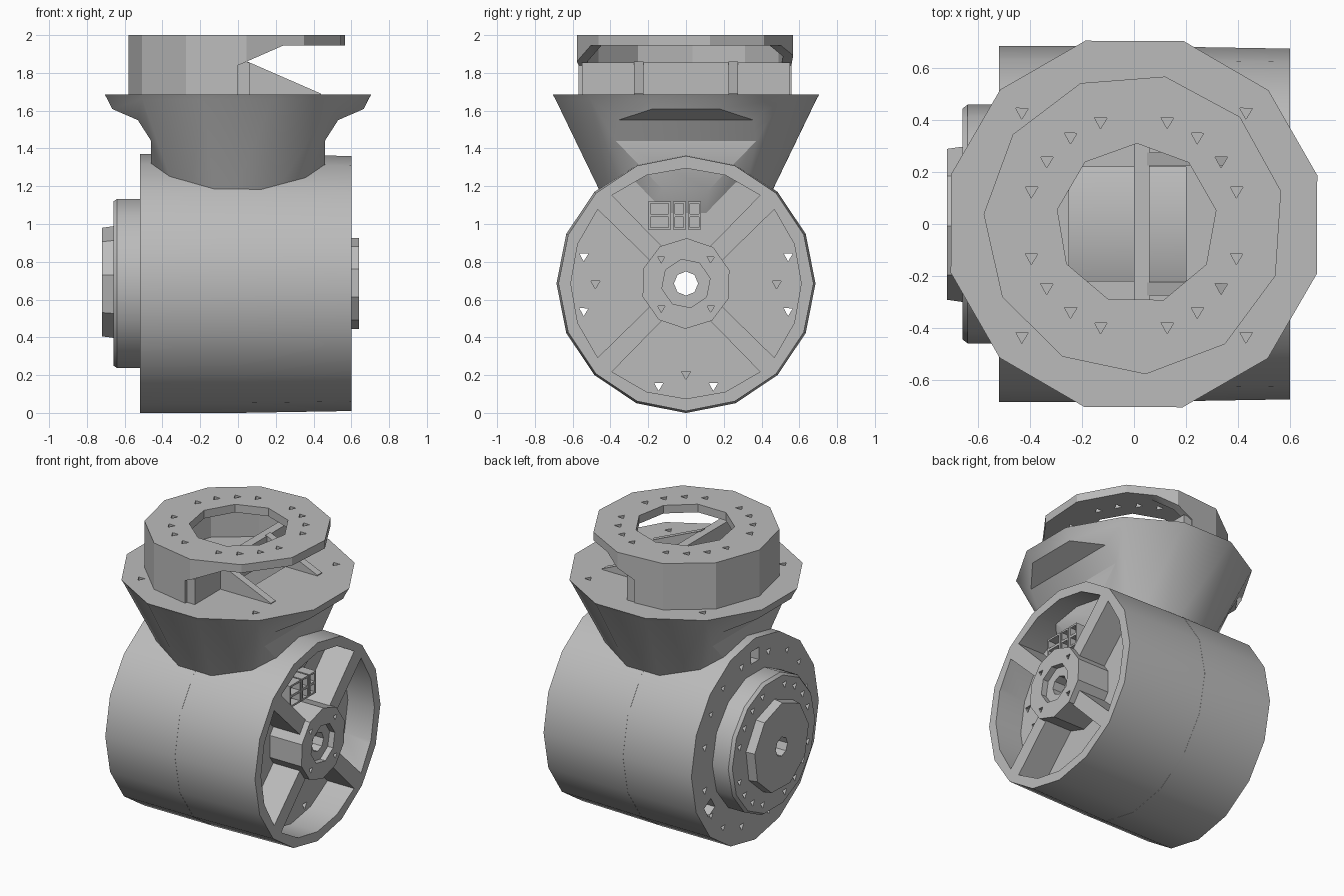
import bpy, bmesh
from math import sin, cos, tau, radians

if "Cube" in bpy.data.objects:
    bpy.data.objects.remove(bpy.data.objects["Cube"], do_unlink=True)

grey = bpy.data.materials.new("plain grey")
grey.use_nodes = True
grey.diffuse_color = (0.5, 0.5, 0.5, 1)
grey.node_tree.nodes["Principled BSDF"].inputs["Base Color"].default_value = (0.5, 0.5, 0.5, 1)

MID = 0.685   # height of the drum axis


def place(axis, u, v, w):
    return {"x": (w, u, v), "y": (u, w, v), "z": (u, v, w)}[axis]


def ngon(r, n, cu=0.0, cv=0.0, turn=0.0):
    return [(cu + r * cos(tau * i / n + turn), cv + r * sin(tau * i / n + turn)) for i in range(n)]


def part(name, *solids):
    """Each solid is (axis, [(position, outline), ...]) lofted and capped."""
    bm = bmesh.new()
    for axis, sections in solids:
        loops = [[bm.verts.new(place(axis, u, v, w)) for u, v in pts] for w, pts in sections]
        for a, b in zip(loops, loops[1:]):
            for i in range(len(a)):
                j = (i + 1) % len(a)
                bm.faces.new((a[i], a[j], b[j], b[i]))
        bm.faces.new(loops[0][::-1])
        bm.faces.new(loops[-1])
    bmesh.ops.recalc_face_normals(bm, faces=bm.faces)
    mesh = bpy.data.meshes.new(name)
    bm.to_mesh(mesh)
    bm.free()
    mesh.materials.append(grey)
    ob = bpy.data.objects.new(name, mesh)
    bpy.context.collection.objects.link(ob)
    return ob


def prism(axis, pts, lo, hi):
    return (axis, [(lo, pts), (hi, pts)])


def box(x0, x1, y0, y1, z0, z1):
    return prism("z", [(x0, y0), (x1, y0), (x1, y1), (x0, y1)], z0, z1)


def xcyl(r, n, lo, hi, turn=0.0):
    return prism("x", ngon(r, n, 0, MID, turn), lo, hi)


def boolean(ob, operation, *solids):
    cutter = part("cutter", *solids)
    cutter.hide_render = True
    mod = ob.modifiers.new("cut", "BOOLEAN")
    mod.operation, mod.object, mod.solver = operation, cutter, "EXACT"
    bpy.context.view_layer.update()
    result = bpy.data.meshes.new_from_object(ob.evaluated_get(bpy.context.evaluated_depsgraph_get()))
    ob.modifiers.clear()
    ob.data = result
    bpy.data.objects.remove(cutter, do_unlink=True)


def cut(ob, *solids):
    boolean(ob, "DIFFERENCE", *solids)


def drills(axis, r, degrees, lo, hi, cv=0.0, size=0.028):
    """Three-sided screw holes on a circle."""
    return [prism(axis, ngon(size, 3, r * cos(radians(d)), cv + r * sin(radians(d)), 0.5), lo, hi)
            for d in degrees]


screw_angles = [18 * i for i in range(20) if i % 5]
quarters = [0, 90, 180, 270]

# Drum body
body = part("drum_body", ("x", [(-0.52, ngon(0.685, 16, 0, MID)), (0, ngon(0.685, 16, 0, MID)),
                               (0.6, ngon(0.675, 16, 0, MID))]))
# Recessed sectors that leave four diagonal spokes
sectors = []
for q in quarters:
    outline = [(0.61 * cos(radians(q + a)), MID + 0.61 * sin(radians(q + a))) for a in (-40, -20, 0, 20, 40)]
    outline += [(0.2 * cos(radians(q + a)), MID + 0.2 * sin(radians(q + a))) for a in (31, -31)]
    sectors.append(prism("x", outline, 0.4, 0.7))
cut(body, *sectors)
cut(body, xcyl(0.064, 8, -0.8, 0.8))
cut(body, *drills("x", 0.56, [q + s for q in quarters for s in (-15, 15)], -0.8, 0.8, MID),
    *drills("x", 0.48, quarters, 0.3, 0.5, MID))
cut(body, *drills("x", 0.585, [q + s for q in quarters for s in (36, 54)], -0.6, -0.4, MID, 0.024))
# Cable pockets on the flange side
cut(body, *[prism("x", ngon(0.06, 4, 0.565 * cos(radians(d)), MID + 0.565 * sin(radians(d)), radians(d + 45)),
                  -0.6, -0.42) for d in (90, 210, 330)])

# Thin raised seam around the drum
seam = part("drum_seam", xcyl(0.686, 16, -0.005, 0.005))
cut(seam, xcyl(0.66, 16, -0.1, 0.1))

# Spoked end hub with stepped bore
hub = part("spoke_hub", xcyl(0.24, 10, 0.35, 0.64, 0.3))
cut(hub, xcyl(0.13, 8, 0.58, 0.7, 0.2))
cut(hub, xcyl(0.064, 8, 0.2, 0.8))
cut(hub, *drills("x", 0.185, [45, 135, 225, 315], 0.6, 0.7, MID, 0.022))

# Output flange and its cap
flange = part("output_flange", ("x", [(-0.66, ngon(0.445, 14, 0, MID)), (-0.64, ngon(0.46, 14, 0, MID)),
                                      (-0.5, ngon(0.46, 14, 0, MID))]))
cut(flange, xcyl(0.064, 8, -0.8, 0.8))
cut(flange, *drills("x", 0.385, screw_angles, -0.7, -0.58, MID, 0.026))
cap = part("output_cap", ("x", [(-0.72, ngon(0.295, 9, 0, MID, 0.2)), (-0.65, ngon(0.305, 9, 0, MID, 0.2))]))
cut(cap, xcyl(0.064, 8, -0.8, 0.8))

# Cable connectors in the upper recess
for i, (y0, y1) in enumerate([(-0.2, -0.08), (-0.07, 0.0), (0.01, 0.08)]):
    connector = part(f"connector_{i + 1}", box(0.39, 0.53, y0, y1, 0.97, 1.12))
    cut(connector, *[box(0.47, 0.6, y0 + 0.012, y1 - 0.012, z, z + 0.055) for z in (0.982, 1.053)])

# Flared neck, trimmed to a waist at both ends
neck = part("flared_neck", ("z", [(1.0, ngon(0.385, 12, turn=0.26)), (1.66, ngon(0.715, 12, turn=0.26)),
                                  (1.685, ngon(0.73, 12, turn=0.26))]))
half = [(0.46, 0.9), (0.46, 1.44), (0.53, 1.55), (0.68, 1.615), (0.8, 1.63), (0.8, 1.8)]
boolean(neck, "INTERSECT", prism("y", half + [(-x, z) for x, z in reversed(half)], -1, 1))
cut(neck, box(-0.25, 0.2, -0.22, 0.22, 1.3, 1.8))
cut(neck, *drills("z", 0.61, [45, 135, 225, 315], 1.6, 1.8))

# Top mounting ring, hollow and open on one side
ring = part("mounting_ring", prism("z", ngon(0.58, 11, turn=0.22), 1.675, 2.0))
cut(ring, prism("z", ngon(0.525, 11, turn=0.22), 1.5, 1.945))
cut(ring, prism("z", ngon(0.31, 9, 0.01, 0, 0.17), 1.8, 2.2))
cut(ring, prism("y", [(0, 1.5), (0, 1.84), (0.24, 1.945), (0.9, 1.945), (0.9, 1.5)], -1, 1))
cut(ring, *drills("z", 0.415, screw_angles, 1.9, 2.1))

# Cross plate and two gussets under the ring
part("cross_plate", box(0.0, 0.06, -0.55, 0.55, 1.675, 1.855))
for side, s in (("right", -1), ("left", 1)):
    part(f"{side}_gusset", prism("y", [(0.03, 1.675), (0.44, 1.675), (0.44, 1.69), (0.05, 1.86)],
                                 s * 0.25 - 0.025, s * 0.25 + 0.025))

# Smooth the round walls, keep real edges sharp
bpy.ops.object.select_all(action="DESELECT")
for ob in bpy.context.collection.objects:
    if ob.type == "MESH" and ob.data.materials and ob.data.materials[0] == grey:
        ob.select_set(True)
        bpy.context.view_layer.objects.active = ob
bpy.ops.object.shade_smooth_by_angle(angle=radians(28))
